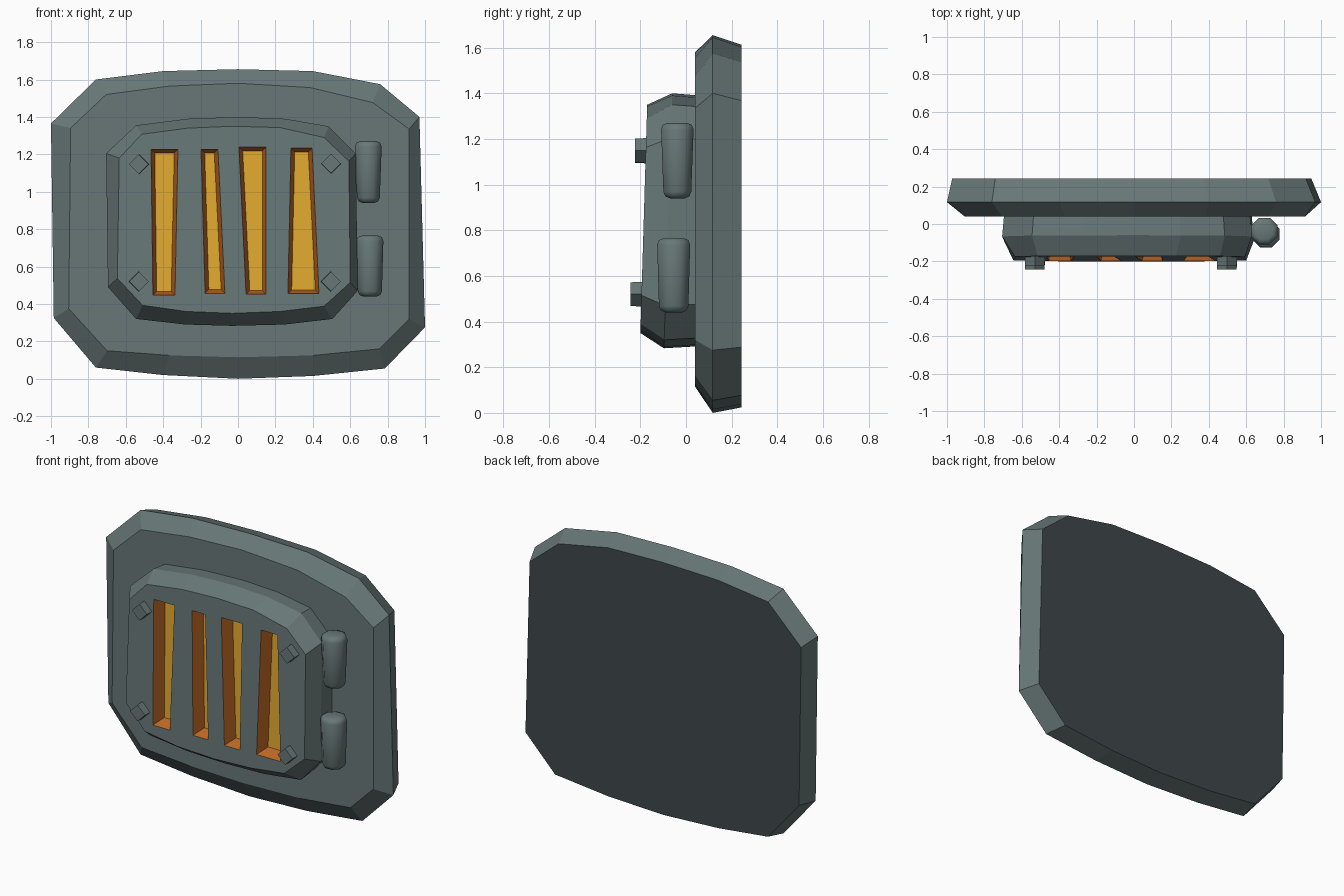
import bpy, bmesh, math
from mathutils import Matrix, Vector

if "Cube" in bpy.data.objects:
    bpy.data.objects.remove(bpy.data.objects["Cube"])


def material(name, rgb):
    m = bpy.data.materials.new(name)
    m.diffuse_color = (*rgb, 1)
    m.use_nodes = True
    m.node_tree.nodes["Principled BSDF"].inputs["Base Color"].default_value = m.diffuse_color
    return m


METAL = material("grey metal", (0.14, 0.187, 0.187))
DARK = material("dark backing", (0.05, 0.064, 0.07))
RUST = material("burnt orange", (0.56, 0.15, 0.02))
AMBER = material("amber glow", (0.76, 0.40, 0.03))


def finish(bm, name, mats):
    bmesh.ops.recalc_face_normals(bm, faces=bm.faces)
    me = bpy.data.meshes.new(name)
    bm.to_mesh(me)
    bm.free()
    for m in mats:
        me.materials.append(m)
    ob = bpy.data.objects.new(name, me)
    bpy.context.collection.objects.link(ob)
    return ob


def ring(bm, pts, depth):
    """Closed row of vertices from (x, z) points; depth gives y from z."""
    return [bm.verts.new((x, depth(z), z)) for x, z in pts]


def bridge(bm, a, b, mat=0):
    n = len(a)
    for i in range(n):
        f = bm.faces.new((a[i], a[(i + 1) % n], b[(i + 1) % n], b[i]))
        f.material_index = mat


def scaled(pts, s, cx, cz):
    return [(cx + (x - cx) * s, cz + (z - cz) * s) for x, z in pts]


# Back plate: rounded octagon with bevelled front and back rims, dark rear face
plate_rim = [(-.76, 1.60), (-.40, 1.645), (0, 1.655), (.40, 1.645), (.76, 1.575),
             (.97, 1.40), (1, .275), (.785, .055), (.40, .015), (0, .0),
             (-.40, .02), (-.76, .06), (-.985, .325), (-1, 1.365)]
plate_face = [(-.705, 1.52), (-.365, 1.565), (0, 1.58), (.385, 1.557), (.72, 1.477),
              (.915, 1.335), (.915, .32), (.755, .16), (.40, .125), (0, .115),
              (-.365, .125), (-.70, .15), (-.905, .375), (-.895, 1.34)]
bm = bmesh.new()
front = ring(bm, plate_face, lambda z: .04)
rim = ring(bm, plate_rim, lambda z: .117)
back = ring(bm, scaled(plate_rim, .96, -.3, .6), lambda z: .243)
bridge(bm, front, rim)
bridge(bm, rim, back)
bm.faces.new(front)
bm.faces.new(back).material_index = 1
finish(bm, "back_plate", [METAL, DARK])


# Door: smaller bevelled panel, leaning slightly, with four slots
def door_front(z):
    return -.2 + .03 * (z - .35)


door_rim = [(-.545, 1.355), (-.27, 1.39), (0, 1.40), (.25, 1.39), (.485, 1.35),
            (.63, 1.205), (.64, .47), (.505, .32), (.25, .29), (-.03, .283),
            (-.28, .29), (-.545, .32), (-.695, .49), (-.705, 1.205)]
door_face = [(-.515, 1.307), (-.27, 1.34), (-.03, 1.35), (.225, 1.343), (.46, 1.29),
             (.593, 1.163), (.60, .515), (.46, .388), (.225, .36), (-.03, .35),
             (-.28, .36), (-.51, .393), (-.645, .537), (-.635, 1.18)]
# slot: top left x, top right x, bottom right x, bottom left x, top z, bottom z
slots = [(-.465, -.321, -.337, -.455, 1.227, .447),
         (-.198, -.107, -.07, -.176, 1.227, .457),
         (.005, .15, .15, .043, 1.238, .452),
         (.283, .396, .433, .267, 1.233, .455)]
bm = bmesh.new()
face = ring(bm, door_face, door_front)
rim = ring(bm, door_rim, lambda z: -.097 + .033 * (z - .28))
base = ring(bm, scaled(door_rim, .985, -.03, .84), lambda z: .045)
bridge(bm, face, rim)
bridge(bm, rim, base)
bm.faces.new(base)
loops = [face]
for a, b, c, d, top, bot in slots:
    mouth = ring(bm, [(a, top), (b, top), (c, bot), (d, bot)], door_front)
    g = .02
    floor = ring(bm, [(a + g, top - g), (b - g, top - g), (c - g, bot + g), (d + g, bot + g)],
                 lambda z: door_front(z) + .085)
    bridge(bm, mouth, floor, 1)
    bm.faces.new(floor).material_index = 2
    loops.append(mouth)
edges = [bm.edges.get((l[i], l[i - 1])) for l in loops for i in range(len(l))]
bmesh.ops.triangle_fill(bm, use_beauty=True, edges=edges, normal=Vector((0, -1, 0)))
finish(bm, "door", [METAL, RUST, AMBER])

# Diamond-shaped bolts in the door corners
for name, x, z in (("upper_left", -.53, 1.147), ("upper_right", .497, 1.15),
                   ("lower_left", -.53, .52), ("lower_right", .497, .52)):
    bm = bmesh.new()
    y = door_front(z) - .018
    bmesh.ops.create_cone(bm, cap_ends=True, segments=4, radius1=.054, radius2=.052, depth=.06,
                          matrix=Matrix.Translation((x, y, z)) @ Matrix.Rotation(math.pi / 2, 4, 'X'))
    finish(bm, "bolt_" + name, [METAL])

# Tapered hinge barrels with rounded ends
for name, x, y, top, bot, r_bot, r_top in (("upper", .697, -.038, 1.27, .94, .065, .078),
                                           ("lower", .705, -.054, .765, .44, .069, .079)):
    bm = bmesh.new()
    bmesh.ops.create_cone(bm, cap_ends=True, segments=8, radius1=r_bot, radius2=r_top,
                          depth=top - bot, matrix=Matrix.Translation((x, y, (top + bot) / 2))
                          @ Matrix.Rotation(math.pi / 8, 4, 'Z'))
    caps = {e for f in bm.faces if len(f.verts) > 4 for e in f.edges}
    bmesh.ops.bevel(bm, geom=list(caps), offset=.028, segments=2, profile=.5, affect='EDGES')
    ob = finish(bm, "hinge_" + name, [METAL])
    bpy.context.view_layer.objects.active = ob
    ob.select_set(True)
    bpy.ops.object.shade_smooth_by_angle(angle=math.radians(50))
    ob.select_set(False)
